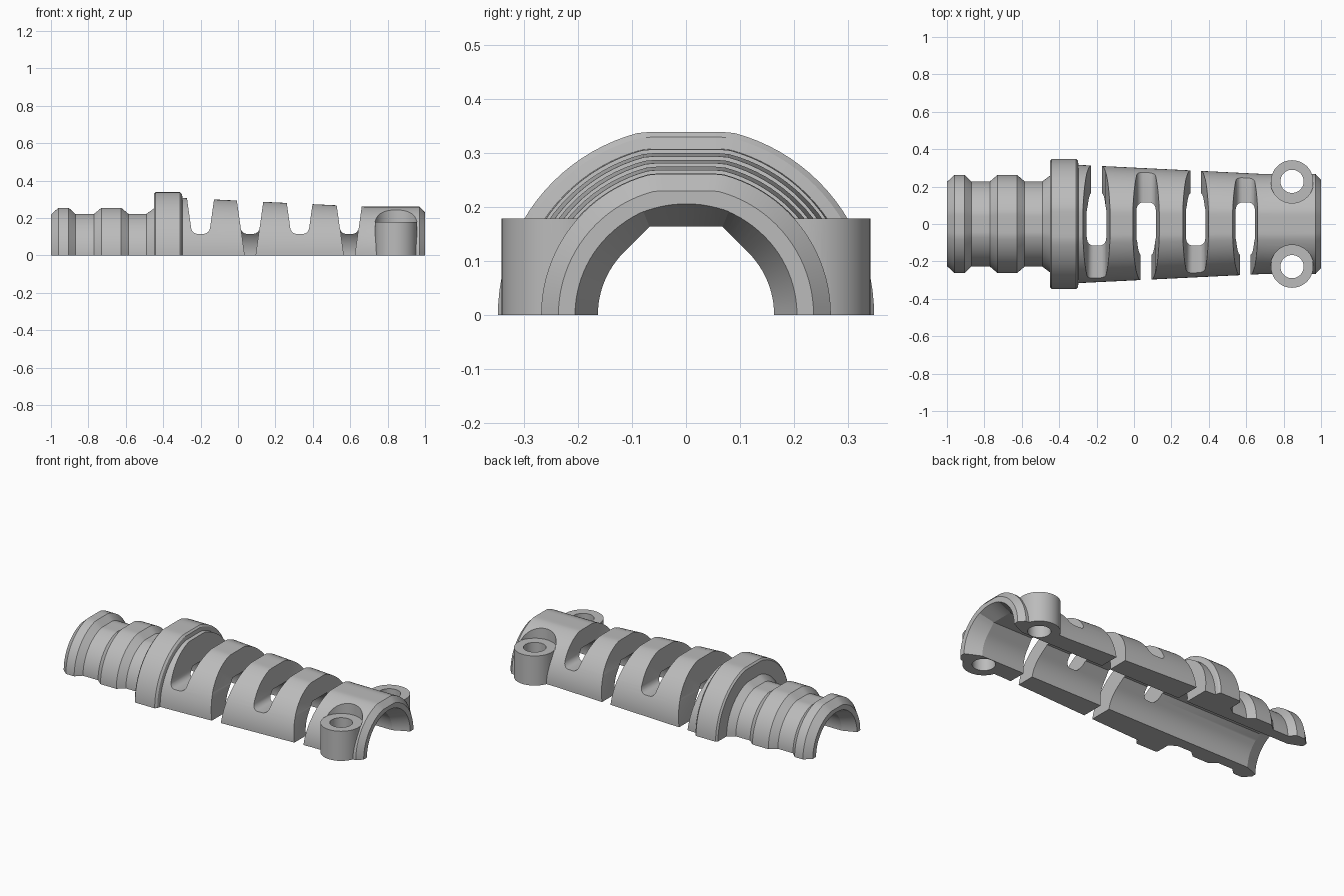
import bpy, bmesh, math
from mathutils import Vector

cube = bpy.data.objects.get("Cube")
if cube:
    bpy.data.objects.remove(cube, do_unlink=True)

grey = bpy.data.materials.new("light_grey_plastic")
grey.use_nodes = True
grey.diffuse_color = (0.5, 0.5, 0.5, 1)
grey.node_tree.nodes["Principled BSDF"].inputs["Base Color"].default_value = (0.5, 0.5, 0.5, 1)


def finish(name, bm):
    bmesh.ops.recalc_face_normals(bm, faces=bm.faces[:])
    mesh = bpy.data.meshes.new(name)
    bm.to_mesh(mesh)
    bm.free()
    mesh.materials.append(grey)
    obj = bpy.data.objects.new(name, mesh)
    bpy.context.collection.objects.link(obj)
    return obj


def lathe(name, profile, section, steps=96):
    """Turn (x, radius) points about the x axis; section gives (y, z)."""
    bm = bmesh.new()
    loops = []
    for x, r in profile:
        pts = [section(r, 2 * math.pi * i / steps) for i in range(steps)]
        loops.append([bm.verts.new((x, y, z)) for y, z in pts])
    for a, b in zip(loops, loops[1:]):
        for i in range(steps):
            j = (i + 1) % steps
            bm.faces.new((a[i], a[j], b[j], b[i]))
    bm.faces.new(loops[0])
    bm.faces.new(loops[-1])
    return finish(name, bm)


def flat_top(r, t):
    return r * math.cos(t), min(r * math.sin(t), 0.972 * r)


def bore_section(r, t):
    # the throat is octagonal over the top, round at the sides and flared mouths
    if r < 0.17 and math.pi / 4 < t < 3 * math.pi / 4:
        off = (t + math.pi / 8) % (math.pi / 4) - math.pi / 8
        r = r / math.cos(off)
    return r * math.cos(t), r * math.sin(t)


def prism(name, profile, y0, y1):
    bm = bmesh.new()
    face = bm.faces.new([bm.verts.new((x, y0, z)) for x, z in profile])
    new = bmesh.ops.extrude_face_region(bm, geom=[face])["geom"]
    verts = [v for v in new if isinstance(v, bmesh.types.BMVert)]
    bmesh.ops.translate(bm, verts=verts, vec=Vector((0, y1 - y0, 0)))
    return finish(name, bm)


def post(name, x, y, r, z0, z1):
    bm = bmesh.new()
    bmesh.ops.create_cone(bm, cap_ends=True, segments=64, radius1=r, radius2=r, depth=z1 - z0)
    bmesh.ops.translate(bm, verts=bm.verts[:], vec=Vector((x, y, (z0 + z1) / 2)))
    return finish(name, bm)


def combine(target, tool, operation):
    tool.hide_render = True
    mod = target.modifiers.new("combine", "BOOLEAN")
    mod.operation, mod.object, mod.solver = operation, tool, "EXACT"
    bpy.context.view_layer.objects.active = target
    bpy.ops.object.modifier_apply(modifier=mod.name)
    bpy.data.objects.remove(tool, do_unlink=True)


# Outer sleeve: two barbs, collar, tapered grip and chamfered end
body = lathe("strain_relief_half_shell", [
    (-1, 0.225), (-0.96, 0.262), (-0.905, 0.262), (-0.87, 0.228),
    (-0.77, 0.228), (-0.73, 0.262), (-0.625, 0.262), (-0.585, 0.228),
    (-0.49, 0.228), (-0.45, 0.258), (-0.449, 0.338), (-0.44, 0.348),
    (-0.31, 0.348), (-0.3, 0.338), (-0.296, 0.316), (0.68, 0.268),
    (0.97, 0.268), (1, 0.236)], flat_top)

# Screw bosses with clearance pockets above
BOSS_X, BOSS_Y = 0.845, 0.228
for s in (-1, 1):
    combine(body, post("boss", BOSS_X, s * BOSS_Y, 0.113, -0.1, 0.22), "UNION")
for s in (-1, 1):
    combine(body, post("boss_pocket", BOSS_X, s * BOSS_Y, 0.116, 0.178, 0.5), "DIFFERENCE")

# Cable bore with flared mouths
combine(body, lathe("bore", [(-1.01, 0.198), (-0.92, 0.163), (0.91, 0.163), (1.01, 0.21)],
                    bore_section), "DIFFERENCE")

# Screw holes
for s in (-1, 1):
    combine(body, post("screw_hole", BOSS_X, s * BOSS_Y, 0.062, -0.2, 0.4), "DIFFERENCE")


# Flex slots, open to the floor on alternating sides
def half_width(z):
    return 0.03 + 0.14 * z


WEB, FILLET = 0.115, 0.03
for i in range(4):
    cx, side = -0.2 + 0.265 * i, (1 if i % 2 == 0 else -1)
    right = []
    for k in range(6):
        a = k / 5 * math.pi / 2
        z = WEB + FILLET * (1 - math.cos(a))
        right.append((half_width(z) - FILLET * (1 - math.sin(a)), z))
    right.append((half_width(0.5), 0.5))
    upper = [(cx + w, z) for w, z in right] + [(cx - w, z) for w, z in reversed(right)]
    combine(body, prism("slot", upper, -0.6, 0.6), "DIFFERENCE")
    w0, w1 = half_width(-0.1) - 0.001, half_width(0.2) - 0.001
    lower = [(cx - w0, -0.1), (cx + w0, -0.1), (cx + w1, 0.2), (cx - w1, 0.2)]
    combine(body, prism("slot_opening", lower, side * 0.03, side * 0.6), "DIFFERENCE")

# Flat parting face at the floor
floor = [(-1.5, -1), (1.5, -1), (1.5, 0), (-1.5, 0)]
combine(body, prism("parting_cut", floor, -1, 1), "DIFFERENCE")

bpy.ops.object.select_all(action="DESELECT")
body.select_set(True)
bpy.context.view_layer.objects.active = body
bpy.ops.object.shade_smooth_by_angle(angle=math.radians(20))
